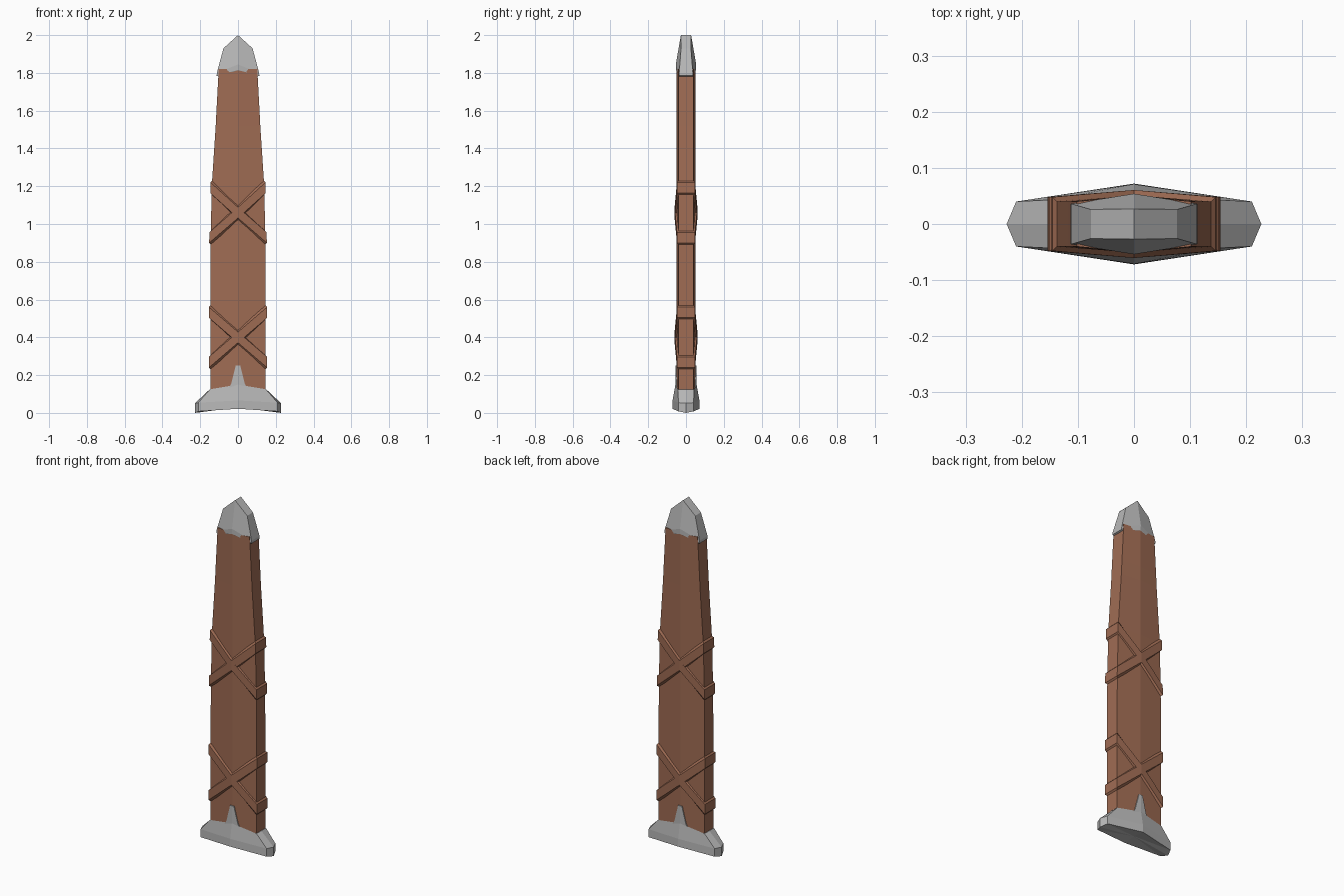
import bpy

if "Cube" in bpy.data.objects:
    bpy.data.objects.remove(bpy.data.objects["Cube"])


def material(name, colour):
    m = bpy.data.materials.new(name)
    m.diffuse_color = (*colour, 1)
    m.use_nodes = True
    m.node_tree.nodes["Principled BSDF"].inputs["Base Color"].default_value = m.diffuse_color
    return m


leather = material("brown leather", (0.35, 0.15, 0.088))
steel = material("grey steel", (0.48, 0.48, 0.48))


def build(name, verts, faces, mat):
    me = bpy.data.meshes.new(name)
    me.from_pydata(verts, [], faces)
    me.materials.append(mat)
    ob = bpy.data.objects.new(name, me)
    bpy.context.collection.objects.link(ob)
    return ob


def loft(name, rings, mat, cap=True, loop=False, hub=None):
    """Skin equal-length rings; optional end caps, closed loop, or bottom hub point."""
    n = len(rings[0])
    verts = [p for r in rings for p in r]
    faces = []
    k = len(rings)
    for i in range(k if loop else k - 1):
        a, b = i * n, ((i + 1) % k) * n
        for j in range(n):
            j2 = (j + 1) % n
            faces.append((a + j, a + j2, b + j2, b + j))
    if cap:
        faces.append(tuple(range((k - 1) * n, k * n)))
        if hub:
            verts.append(hub)
            faces += [((j + 1) % n, j, len(verts) - 1) for j in range(n)]
        else:
            faces.append(tuple(reversed(range(n))))
    return build(name, verts, faces, mat)


def hexring(w, e, r, zr, zc, zl):
    """Flattened hexagon: flat sides at +-w, ridges at front and back."""
    return [(w, -e, zr), (w, e, zr), (0, r, zc), (-w, e, zl), (-w, -e, zl), (0, -r, zc)]


# tapering sheath body
profile = [(0.08, 0.146), (0.55, 0.147), (0.9, 0.145), (1.2, 0.139),
           (1.52, 0.118), (1.6, 0.114), (1.82, 0.102)]
loft("sheath_body", [hexring(w, 0.04, 0.051, z, z, z) for z, w in profile], leather)

# crossed straps wrapped around the body
for label, zc, w in (("lower", 0.40, 0.146), ("upper", 1.06, 0.141)):
    for side in (1, -1):
        rise = 0.132 * side
        taper = 0.003 if label == "upper" else 0.0

        def strap_ring(out, dz):
            ring = hexring(w + out, 0.04 + out, 0.051 + out * 1.2,
                           zc + rise + dz, zc + dz, zc - rise + dz)
            # follow the taper of the upper body
            return [(x - taper * (z - zc) / 0.132 * (1 if x > 0 else -1) if x else 0, y, z)
                    for x, y, z in ring]

        loft(f"{label}_strap_{'a' if side > 0 else 'b'}",
             [strap_ring(-0.004, -0.041), strap_ring(0.008, -0.028),
              strap_ring(0.008, 0.028), strap_ring(-0.004, 0.041)],
             leather, cap=False, loop=True)

# pointed steel tip
loft("end_tip", [hexring(0.100, 0.036, 0.047, 1.78, 1.81, 1.78),
                 hexring(0.113, 0.036, 0.053, 1.785, 1.815, 1.785),
                 hexring(0.112, 0.036, 0.054, 1.80, 1.845, 1.80),
                 hexring(0.077, 0.026, 0.027, 1.93, 2.0, 1.93)], steel, cap=False)
# roof of the tip: two sloping faces meeting at the top edge
build("tip_roof", [(0.077, -0.026, 1.93), (0.077, 0.026, 1.93), (0, 0.027, 2.0),
                   (-0.077, 0.026, 1.93), (-0.077, -0.026, 1.93), (0, -0.027, 2.0)],
      [(0, 1, 2, 5), (5, 2, 3, 4)], steel)


# flared steel mouth
def octring(w, w2, e, r, z0, z1, z2):
    return [(w, 0, z0), (w2, e, z1), (0, r, z2), (-w2, e, z1),
            (-w, 0, z0), (-w2, -e, z1), (0, -r, z2), (w2, -e, z1)]


loft("mouth_collar", [octring(0.227, 0.21, 0.04, 0.072, 0.0, 0.008, 0.022),
                      octring(0.227, 0.21, 0.04, 0.071, 0.052, 0.054, 0.066),
                      octring(0.149, 0.148, 0.043, 0.056, 0.125, 0.125, 0.15)],
     steel, hub=(0, 0, 0.03))

# small spike rising from the collar, front and back
outline = [(0.05, 0.13), (0.036, 0.155), (0.012, 0.25)]
for label, s in (("front", -1), ("back", 1)):
    rings = []
    for x, z in outline:
        rings.append([(x, s * 0.044, z), (x, s * (0.056 - 0.08 * x), z), (0, s * 0.056, z),
                      (-x, s * (0.056 - 0.08 * x), z), (-x, s * 0.044, z)][::-s])
    loft(f"{label}_spike", rings, steel)
